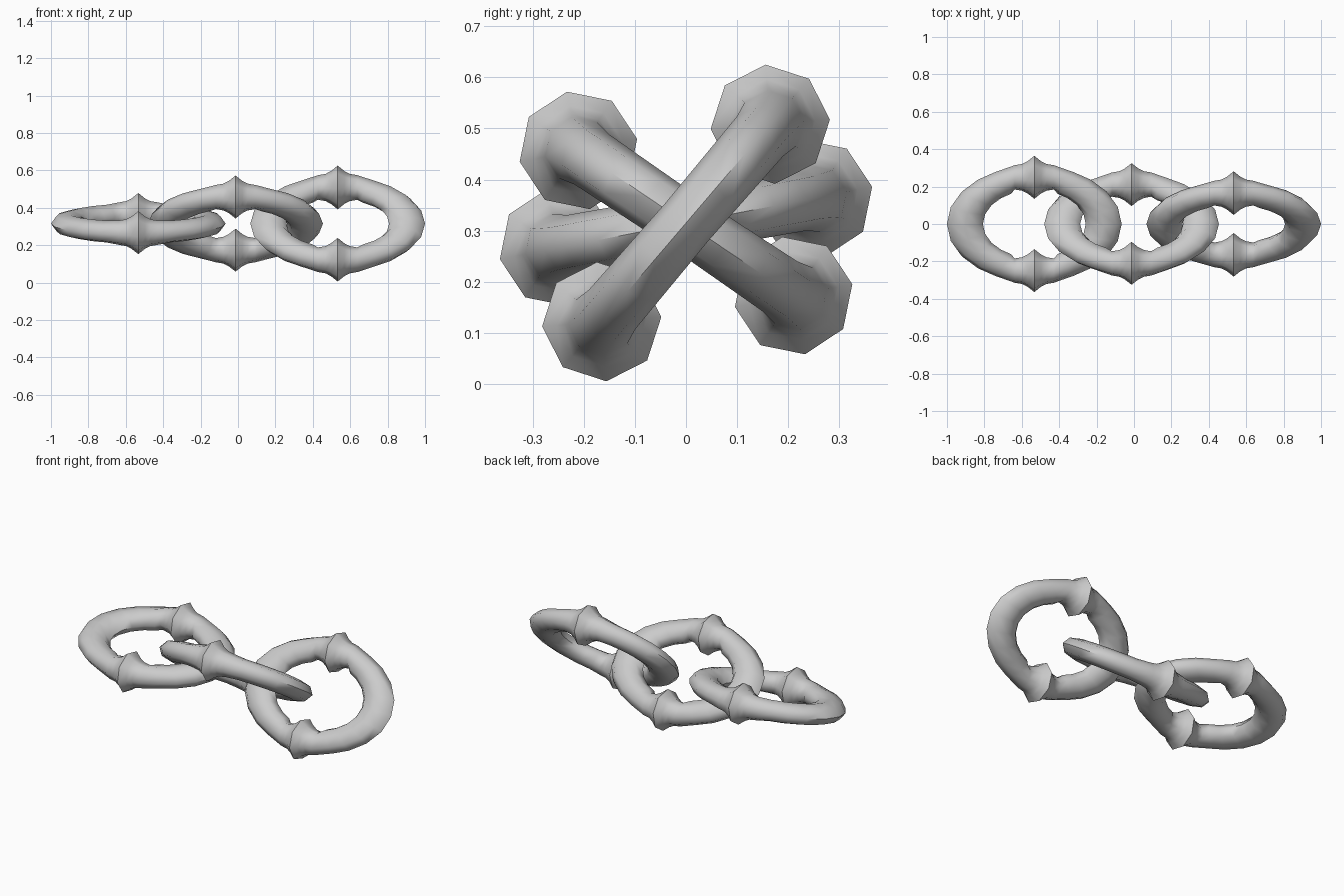
import bpy, bmesh, math
from mathutils import Vector, Matrix

if "Cube" in bpy.data.objects:
    bpy.data.objects.remove(bpy.data.objects["Cube"])

SIDES = 8

# One quarter of a link: (centre x, centre y, cross axis x, cross axis y, axial radius)
quarter = []
for deg in (0, 17, 34, 50, 63):
    c, s = math.cos(math.radians(deg)), math.sin(math.radians(deg))
    quarter.append((0.371 * c, 0.250 * s, 0.096 * c, 0.066 * s, 0.056 + 0.004 * s))
# flared collar leading to a sharp rim at the middle of the side
for x, r in ((0.105, 0.066), (0.065, 0.073), (0.036, 0.088), (0, 0.117)):
    quarter.append((x, 0.254, 0, r, r))


def mirror(stations, sx, sy):
    return [(x * sx, y * sy, u * sx, v * sy, a) for x, y, u, v, a in stations]


# Full closed loop of cross-sections
half = quarter + mirror(quarter[:-1], -1, 1)[::-1]
loop = half + mirror(half[1:-1], 1, -1)[::-1]


def make_link(name, x, tilt):
    bm = bmesh.new()
    rings = []
    for cx, cy, u, v, a in loop:
        ring = []
        for k in range(SIDES):
            t = 2 * math.pi * k / SIDES
            ring.append(bm.verts.new(Vector((cx + u * math.cos(t), cy + v * math.cos(t), a * math.sin(t)))))
        rings.append(ring)
    for i, ring in enumerate(rings):
        nxt = rings[(i + 1) % len(rings)]
        for k in range(SIDES):
            j = (k + 1) % SIDES
            bm.faces.new((ring[k], nxt[k], nxt[j], ring[j]))
    bm.transform(Matrix.Rotation(math.radians(tilt), 4, 'X'))
    bmesh.ops.recalc_face_normals(bm, faces=bm.faces)
    me = bpy.data.meshes.new(name)
    bm.to_mesh(me)
    bm.free()
    ob = bpy.data.objects.new(name, me)
    ob.location = (x, 0, 0.315)
    bpy.context.collection.objects.link(ob)
    bpy.ops.object.select_all(action='DESELECT')
    ob.select_set(True)
    bpy.context.view_layer.objects.active = ob
    bpy.ops.object.shade_smooth_by_angle(angle=math.radians(60))


# Three interlocked links, each twisted about the chain axis
make_link("left_link", -0.533, 11)
make_link("middle_link", -0.013, -34)
make_link("right_link", 0.533, 49.5)
